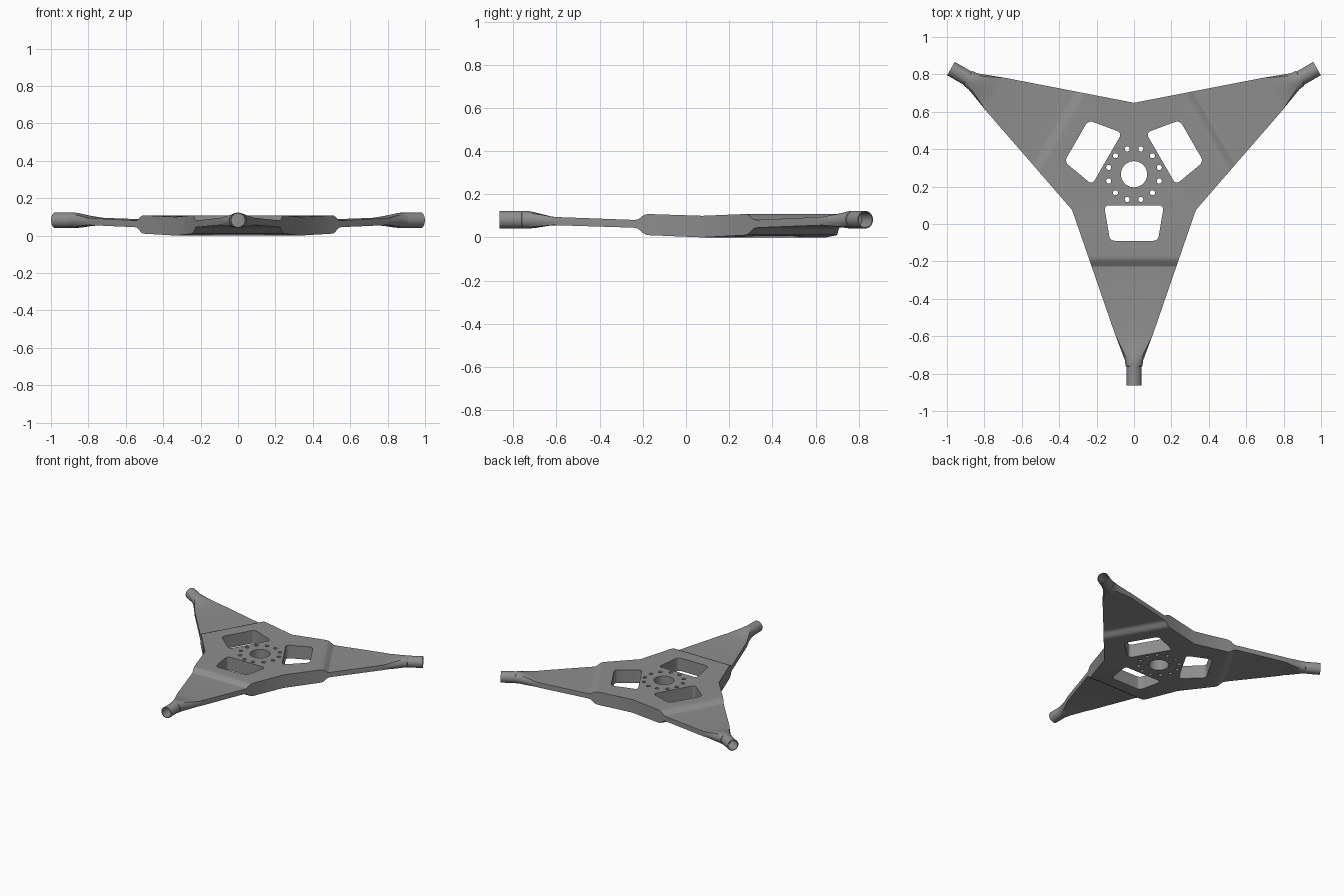
import bpy, bmesh, math
from mathutils import Matrix, Vector

if "Cube" in bpy.data.objects:
    bpy.data.objects.remove(bpy.data.objects["Cube"])

CENTRE_Y = 0.266
ARM_ANGLES = [math.radians(a) for a in (-90, 30, 150)]
N = 32                      # points around each arm section
R0 = 0.191                  # where the arms meet the flat hub
HW0 = R0 * math.sqrt(3)

grey = bpy.data.materials.new("grey metal")
grey.diffuse_color = (0.27, 0.27, 0.27, 1)
grey.use_nodes = True
grey.node_tree.nodes["Principled BSDF"].inputs["Base Color"].default_value = grey.diffuse_color


def plate_width(r):
    return HW0 + (0.1 - HW0) * (r - R0) / (0.86 - R0)


# Arm sections: radius, half width, bottom z, top z, roundness
sections = [(r, plate_width(r), b, t, 0) for r, b, t in (
    (R0, 0.0, 0.100), (0.435, 0.010, 0.108), (0.45, 0.012, 0.107),
    (0.465, 0.020, 0.101), (0.48, 0.034, 0.089), (0.492, 0.042, 0.082),
    (0.51, 0.045, 0.081), (0.86, 0.056, 0.094))]
sections += [
    (0.885, 0.090, 0.056, 0.096, 0.1), (0.93, 0.073, 0.049, 0.107, 0.4),
    (0.97, 0.058, 0.043, 0.117, 0.7), (0.995, 0.049, 0.041, 0.122, 0.85),
    (1.025, 0.045, 0.041, 0.123, 0.95), (1.027, 0.041, 0.041, 0.123, 1),
    (1.13, 0.041, 0.041, 0.123, 1),       # tube outer rim
    (1.13, 0.036, 0.046, 0.118, 1),       # tube inner rim
    (1.035, 0.036, 0.046, 0.118, 1)]      # socket floor


def section_point(k, hw, z0, z1, roundness):
    a = 2 * math.pi * k / N
    c, s = math.cos(a), math.sin(a)
    m = max(abs(c), abs(s))
    scale = (1 - roundness) / m + roundness
    return c * scale * hw, (z0 + z1) / 2 + s * scale * (z1 - z0) / 2


# Frame: three lofted arms closed by a flat hub
bm = bmesh.new()
hub_top, hub_bottom = [], []
for angle in ARM_ANGLES:
    d = Vector((math.cos(angle), math.sin(angle), 0))
    p = Vector((-d.y, d.x, 0))
    rings = []
    for r, hw, z0, z1, roundness in sections:
        ring = []
        for k in range(N):
            u, z = section_point(k, hw, z0, z1, roundness)
            ring.append(bm.verts.new(d * r + p * u + Vector((0, CENTRE_Y, z))))
        rings.append(ring)
    for a, b in zip(rings, rings[1:]):
        for k in range(N):
            j = (k + 1) % N
            bm.faces.new((a[k], a[j], b[j], b[k]))
    bm.faces.new(rings[-1])
    hub_top += [rings[0][k] for k in range(3 * N // 8, N // 8, -1)]
    hub_bottom += [rings[0][k] for k in range(5 * N // 8, 7 * N // 8)]
bm.faces.new(hub_top)
bm.faces.new(hub_bottom)
bmesh.ops.remove_doubles(bm, verts=bm.verts, dist=0.0002)
bmesh.ops.recalc_face_normals(bm, faces=bm.faces)


def make_object(name, bm):
    mesh = bpy.data.meshes.new(name)
    bm.to_mesh(mesh)
    bm.free()
    mesh.materials.append(grey)
    obj = bpy.data.objects.new(name, mesh)
    bpy.context.collection.objects.link(obj)
    return obj


frame = make_object("three_arm_frame", bm)

# Cutter: centre bore, bolt circle and three rounded windows
bm = bmesh.new()


def add_hole(x, y, radius, segments):
    bmesh.ops.create_cone(bm, cap_ends=True, segments=segments, radius1=radius,
                          radius2=radius, depth=0.4,
                          matrix=Matrix.Translation((x, y + CENTRE_Y, 0.05)))


add_hole(0, 0, 0.07, 40)
for i in range(12):
    a = math.radians(15 + 30 * i)
    add_hole(0.14 * math.cos(a), 0.14 * math.sin(a), 0.0135, 16)

for angle in ARM_ANGLES:
    d = Vector((math.cos(angle), math.sin(angle), 0))
    p = Vector((-d.y, d.x, 0))
    corners = [(0.166, -0.16), (0.356, -0.128), (0.356, 0.128), (0.166, 0.16)]
    low, high = [[bm.verts.new(d * r + p * u + Vector((0, CENTRE_Y, z)))
                  for r, u in corners] for z in (-0.15, 0.25)]
    bm.faces.new(low[::-1])
    bm.faces.new(high)
    for i in range(4):
        j = (i + 1) % 4
        bm.faces.new((low[i], low[j], high[j], high[i]))
    uprights = [bm.edges.get((a, b)) for a, b in zip(low, high)]
    bmesh.ops.bevel(bm, geom=uprights, offset=0.026, segments=6,
                    profile=0.5, affect='EDGES')
bmesh.ops.recalc_face_normals(bm, faces=bm.faces)
cutter = make_object("hole_cutter", bm)
cutter.hide_render = True

# Cut the holes, then drop the cutter
bpy.context.view_layer.objects.active = frame
frame.select_set(True)
cut = frame.modifiers.new("holes", 'BOOLEAN')
cut.operation = 'DIFFERENCE'
cut.solver = 'EXACT'
cut.object = cutter
bpy.ops.object.modifier_apply(modifier=cut.name)
bpy.data.objects.remove(cutter, do_unlink=True)
bpy.ops.object.shade_smooth_by_angle(angle=math.radians(25))
